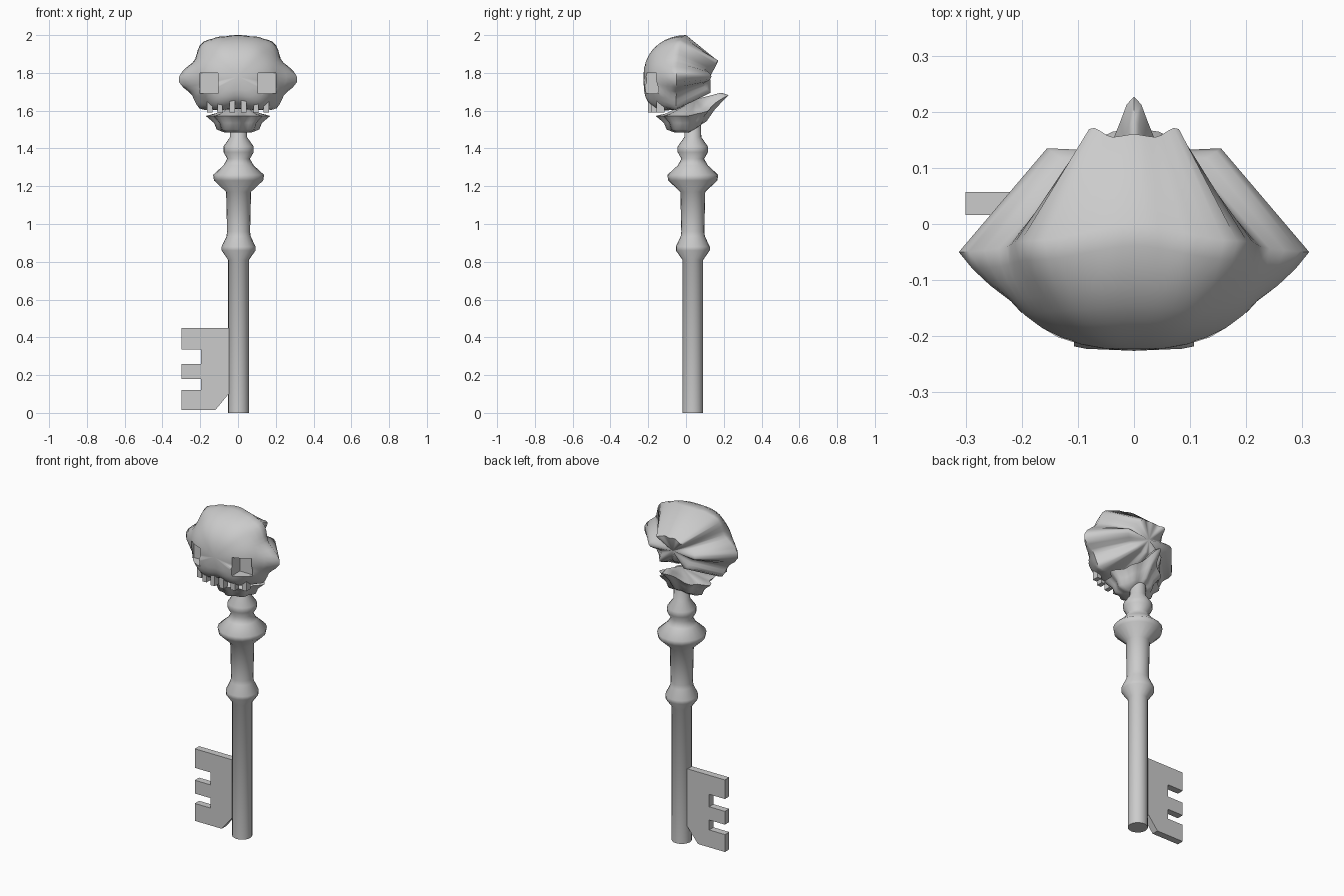
import bpy, bmesh, math
from math import sin, cos, pi, radians, degrees

if "Cube" in bpy.data.objects:
    bpy.data.objects.remove(bpy.data.objects["Cube"])

AX, AY = 0.003, 0.036  # shaft axis


def add_mesh(name, verts, faces, angle=35):
    me = bpy.data.meshes.new(name)
    me.from_pydata(verts, [], faces)
    bm = bmesh.new()
    bm.from_mesh(me)
    bmesh.ops.recalc_face_normals(bm, faces=bm.faces)
    bm.to_mesh(me)
    bm.free()
    ob = bpy.data.objects.new(name, me)
    bpy.context.collection.objects.link(ob)
    bpy.ops.object.select_all(action='DESELECT')
    ob.select_set(True)
    bpy.context.view_layer.objects.active = ob
    if angle:
        bpy.ops.object.shade_smooth_by_angle(angle=radians(angle))
    return ob


def skin(name, start, rings, end, angle=35):
    """Closed skin through rings of equal length with a pole at each end."""
    n = len(rings[0])
    verts = [start] + [p for r in rings for p in r] + [end]
    last = len(verts) - 1
    faces = []
    for i in range(n):
        j = (i + 1) % n
        faces.append((0, 1 + j, 1 + i))
        for k in range(len(rings) - 1):
            a, b = 1 + k * n, 1 + (k + 1) * n
            faces.append((a + i, a + j, b + j, b + i))
        e = 1 + (len(rings) - 1) * n
        faces.append((e + i, e + j, last))
    return add_mesh(name, verts, faces, angle)


def box(name, lo, hi):
    v = [(x, y, z) for x in (lo[0], hi[0]) for y in (lo[1], hi[1]) for z in (lo[2], hi[2])]
    f = [(0, 1, 3, 2), (4, 6, 7, 5), (0, 4, 5, 1), (2, 3, 7, 6), (0, 2, 6, 4), (1, 5, 7, 3)]
    return add_mesh(name, v, f, 0)


def lerp_table(table, x):
    for (x0, y0), (x1, y1) in zip(table, table[1:]):
        if x <= x1:
            t = (x - x0) / (x1 - x0)
            t = t * t * (3 - 2 * t)
            return y0 + (y1 - y0) * t
    return table[-1][1]


# Turned shaft with collars
profile = [(.055, 0), (.055, .81), (.09, .86), (.09, .88), (.064, .935), (.061, .96),
           (.066, 1.17), (.13, 1.23), (.135, 1.26), (.08, 1.31), (.06, 1.345),
           (.08, 1.38), (.08, 1.41), (.045, 1.46), (.042, 1.60)]
rings = [[(AX + r * cos(2 * pi * i / 20), AY + r * sin(2 * pi * i / 20), z) for i in range(20)]
         for r, z in profile]
skin("shaft", (AX, AY, 0), rings, (AX, AY, 1.6), 60)

# Toothed bit
outline = [(-.03, .45), (-.30, .45), (-.30, .335), (-.195, .335), (-.195, .26), (-.30, .26),
           (-.30, .18), (-.195, .18), (-.195, .12), (-.30, .12), (-.30, .015), (-.12, .015),
           (-.05, .10), (-.03, .10)]
n = len(outline)
verts = [(x, y, z) for y in (.016, .057) for x, z in outline]
faces = [tuple(range(n)), tuple(range(2 * n - 1, n - 1, -1))]
faces += [(i, (i + 1) % n, n + (i + 1) % n, n + i) for i in range(n)]
add_mesh("bit", verts, faces, 0)

# Skull: pleated fan at the back, pleated rim, smooth dome at the front
CZ, N = 1.78, 64
RIM = [(-90, .17), (-70, .175), (-56, .21), (-39, .265), (-23, .262), (-3, .315), (22, .245),
       (42, .262), (61, .238), (75, .222), (90, .22)]
SMOOTH = [(-90, .175), (-45, .235), (0, .25), (45, .235), (90, .22)]
MID_R = [(-90, .07), (-68, .08), (-45, .12), (-22, .11), (0, .155), (22, .11), (45, .113),
         (67, .10), (90, .09)]
MID_Y = [(-90, .11), (-68, .09), (-45, .13), (-22, .09), (0, .135), (22, .10), (48, .172),
         (67, .155), (90, .16)]
RIM_Y = [(-90, -.06), (0, -.05), (45, -.03), (90, 0)]


def polar(i):
    a = 2 * pi * i / N
    return a, degrees(math.asin(max(-1, min(1, sin(a)))))


rings = []
for k in range(10):
    ring = []
    for i in range(N):
        a, d = polar(i)
        ry = lerp_table(RIM_Y, d)
        if k == 0:
            r, y = lerp_table(MID_R, d), lerp_table(MID_Y, d)
        else:
            t = (k - 1) / 9 * pi / 2
            blend = min(1, (k - 1) / 3)
            r = lerp_table(RIM, d) * (1 - blend) + lerp_table(SMOOTH, d) * blend
            r *= cos(t) ** (.55 if d < -20 else .9)
            y = ry + (-.225 - ry) * sin(t)
        ring.append((r * cos(a), y, CZ + r * sin(a)))
    rings.append(ring)
skull = skin("skull", (0, .128, CZ), rings, (0, -.226, CZ), 60)

# Square eye sockets
for s in (-1, 1):
    xs = sorted((s * .107, s * .20))
    cut = box("eye_cutter", (xs[0], -.4, 1.69), (xs[1], -.135, 1.80))
    cut.hide_render = True
    cut.hide_set(True)
    m = skull.modifiers.new("eye", 'BOOLEAN')
    m.object, m.operation, m.solver = cut, 'DIFFERENCE', 'EXACT'

# Upper teeth
for s in (-1, 1):
    for x, y in ((.03, -.2), (.095, -.185), (.15, -.155)):
        box("upper_tooth", (s * x - .014, y, 1.59), (s * x + .014, y + .04, 1.66))

# Jaw: wavy flared cup, filled up to the skull, rising to a fin at the back
rings = []
for f, z in ((.45, 1.485), (.68, 1.50), (.76, 1.535), (1, 1.572), (.7, 1.585)):
    ring = []
    for i in range(48):
        a = 2 * pi * i / 48
        back = max(0, sin(a))
        fin = back ** 9
        wave = 1 + .10 * f * cos(8 * a)
        r = f * wave * (.155 - .04 * back)
        lift = (z - 1.485) / .087
        y = r * sin(a) + .01 + fin * min(lift, 1) * .09
        x = r * cos(a) * (1 - .2 * fin)
        ring.append((x, y, z + .03 * back + fin * min(lift, 1) * .08))
    rings.append(ring)
skin("jaw", (0, .02, 1.485), rings, (0, .05, 1.66), 60)
